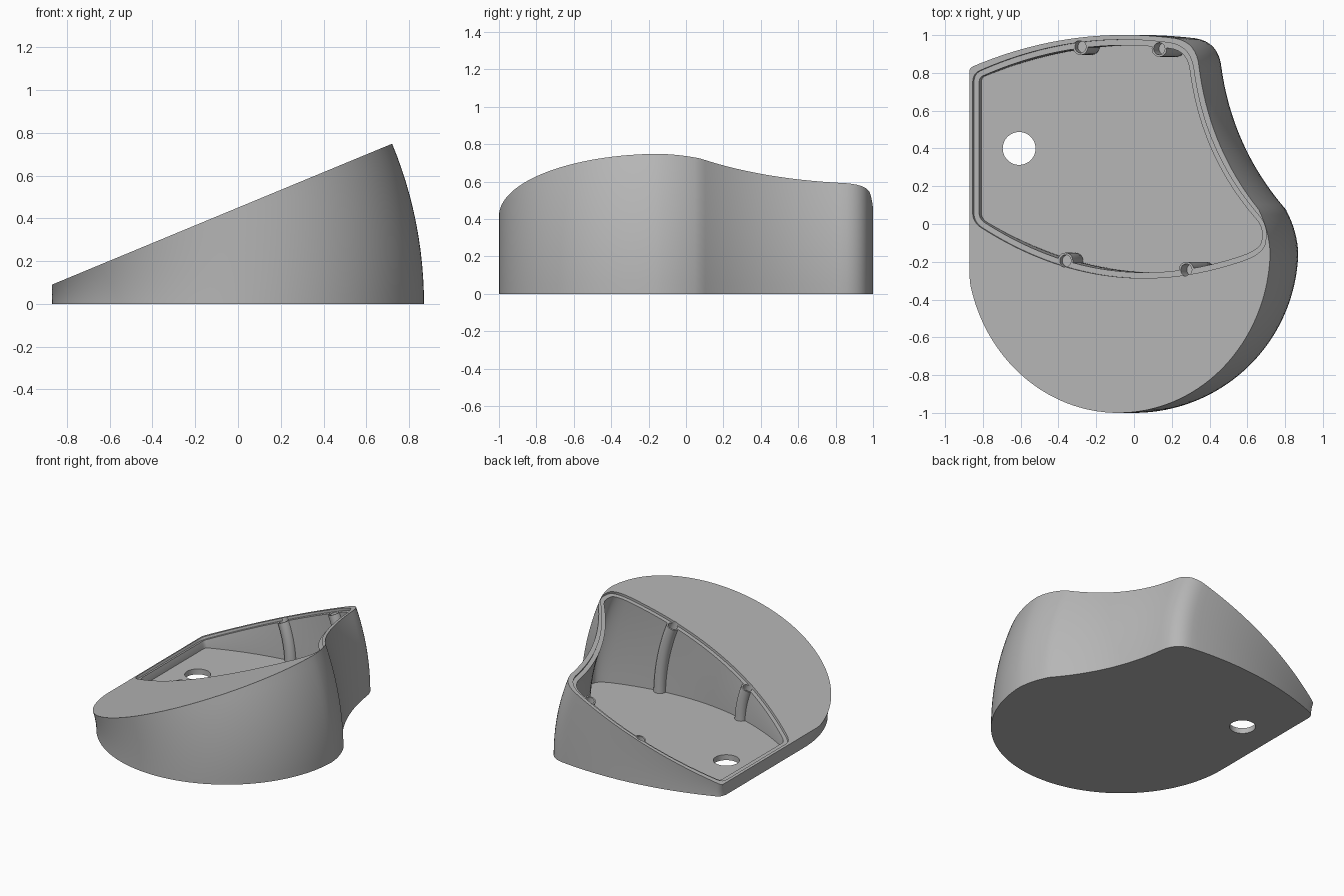
import bpy, bmesh
from math import sin, cos, tan, asin, radians, pi
from mathutils import Vector

if "Cube" in bpy.data.objects:
    bpy.data.objects.remove(bpy.data.objects["Cube"])

AXIS = -1.087            # x of the hinge axis the whole shape revolves about
TILT = radians(22.5)     # slope of the top face
LEFT = -0.87
FLOOR = 0.04

grey = bpy.data.materials.new("light grey plastic")
grey.use_nodes = True
grey.diffuse_color = (0.47, 0.47, 0.47, 1)
grey.node_tree.nodes["Principled BSDF"].inputs["Base Color"].default_value = (0.47, 0.47, 0.47, 1)


# Outline helpers
def bow(p, q, sag=0.0, n=32):
    """Shallow arc from p to q, bulging to the left of travel by sag."""
    p, q = Vector(p), Vector(q)
    d = (q - p).normalized()
    side = Vector((-d.y, d.x)) * sag * 4
    return [p.lerp(q, i / n) + side * (i / n) * (1 - i / n) for i in range(n + 1)]


def circle(cx, cy, r, start=0.0, end=2 * pi, n=24):
    return [Vector((cx + r * cos(start + (end - start) * i / n),
                    cy + r * sin(start + (end - start) * i / n))) for i in range(n + 1)]


def join(segments, trims):
    """Chain segments into a closed loop, rounding the corner after each one."""
    kept = []
    for i, s in enumerate(segments):
        kept.append([p for p in s if (p - s[0]).length > trims[i - 1] + 1e-4
                     and (p - s[-1]).length > trims[i] + 1e-4])
    loop = []
    for i, s in enumerate(kept):
        loop += s
        a, b, c = s[-1], segments[i][-1], kept[(i + 1) % len(kept)][0]
        loop += [a * (1 - t) ** 2 + b * 2 * t * (1 - t) + c * t * t
                 for t in (k / 8 for k in range(1, 8))]
    return loop


def inset(loop, d):
    out = []
    for i, p in enumerate(loop):
        t = (loop[(i + 1) % len(loop)] - loop[i - 1]).normalized()
        out.append(p + Vector((-t.y, t.x)) * d)
    return out


# Mesh helpers
def loft(name, rings):
    """Closed solid through matching rings of points."""
    bm = bmesh.new()
    rows = [[bm.verts.new(p) for p in ring] for ring in rings]
    n = len(rows[0])
    for a, b in zip(rows, rows[1:]):
        for i in range(n):
            j = (i + 1) % n
            bm.faces.new((a[i], a[j], b[j], b[i]))
    bm.faces.new(rows[0][::-1])
    bm.faces.new(rows[-1])
    bmesh.ops.recalc_face_normals(bm, faces=bm.faces)
    mesh = bpy.data.meshes.new(name)
    bm.to_mesh(mesh)
    bm.free()
    mesh.materials.append(grey)
    obj = bpy.data.objects.new(name, mesh)
    bpy.context.collection.objects.link(obj)
    return obj


def turn(p, a, limit=-9):
    x = max(AXIS + (p.x - AXIS) * cos(a), limit)
    return Vector((x, p.y, (x - AXIS) * tan(a)))


def sweep(name, loop, end, z0=0.0, start=None, steps=12, limit=-9):
    """Revolve a base outline about the hinge axis, from height z0 or angle start."""
    rings = []
    for k in range(steps + 1):
        ring = []
        for p in loop:
            a = asin(z0 / (p.x - AXIS)) if start is None else start
            ring.append(turn(p, a + (end - a) * k / steps, limit))
        rings.append(ring)
    return loft(name, rings)


def combine(target, tool, operation="DIFFERENCE"):
    mod = target.modifiers.new(tool.name, "BOOLEAN")
    mod.operation, mod.solver, mod.object = operation, "EXACT", tool
    bpy.context.view_layer.objects.active = target
    bpy.ops.object.modifier_apply(modifier=mod.name)
    bpy.data.objects.remove(tool)


# Outer shell: round front, flat left, bowed back, scooped right side
outer = join([circle(0, -0.13, 0.87, pi, radians(366), 72),
              bow((0.875, 0), (0.45, 0.965), 0.1),
              bow((0.45, 0.965), (LEFT, 0.82), -0.095),
              bow((LEFT, 0.82), (LEFT, -0.13))],
             [0.08, 0.12, 0.04, 0])
body = sweep("wedge_housing", outer, TILT, limit=LEFT)

# Pocket with a thin wall and a floor
seam = join([bow((-0.835, 0.01), (0.84, -0.15), -0.21),
             bow((0.84, -0.15), (0.85, 0)),
             bow((0.85, 0), (0.42, 0.94), 0.1),
             bow((0.42, 0.94), (-0.835, 0.795), -0.095),
             bow((-0.835, 0.795), (-0.835, 0.01))],
            [0.06, 0.06, 0.12, 0.025, 0.025])
combine(body, sweep("pocket", inset(seam, 0.03), TILT + 0.03, z0=FLOOR))

# Screw posts curving up the walls
posts = []
for x, y in ((-0.29, 0.938), (0.127, 0.928), (-0.37, -0.195), (0.27, -0.243)):
    base_x = AXIS + (x - AXIS) / cos(TILT)
    posts.append((base_x, y))
    combine(body, sweep("post", circle(base_x, y, 0.043)[:-1], TILT - 0.003, z0=0.02), "UNION")

# Recessed ledge around the rim
normal = Vector((-sin(TILT), 0, cos(TILT)))
combine(body, loft("ledge", [[turn(p, TILT) + normal * h for p in seam] for h in (-0.018, 0.05)]))

# Screw holes
for x, y in posts:
    combine(body, sweep("screw_hole", circle(x, y, 0.032)[:-1], TILT + 0.03,
                        start=radians(18), steps=4))

# Cable hole through the floor
ring = circle(-0.608, 0.4, 0.087, n=48)[:-1]
combine(body, loft("cable_hole", [[(p.x, p.y, z) for p in ring] for z in (-0.1, 0.1)]))

bpy.ops.object.select_all(action="DESELECT")
body.select_set(True)
bpy.context.view_layer.objects.active = body
bpy.ops.object.shade_smooth_by_angle(angle=radians(30))
